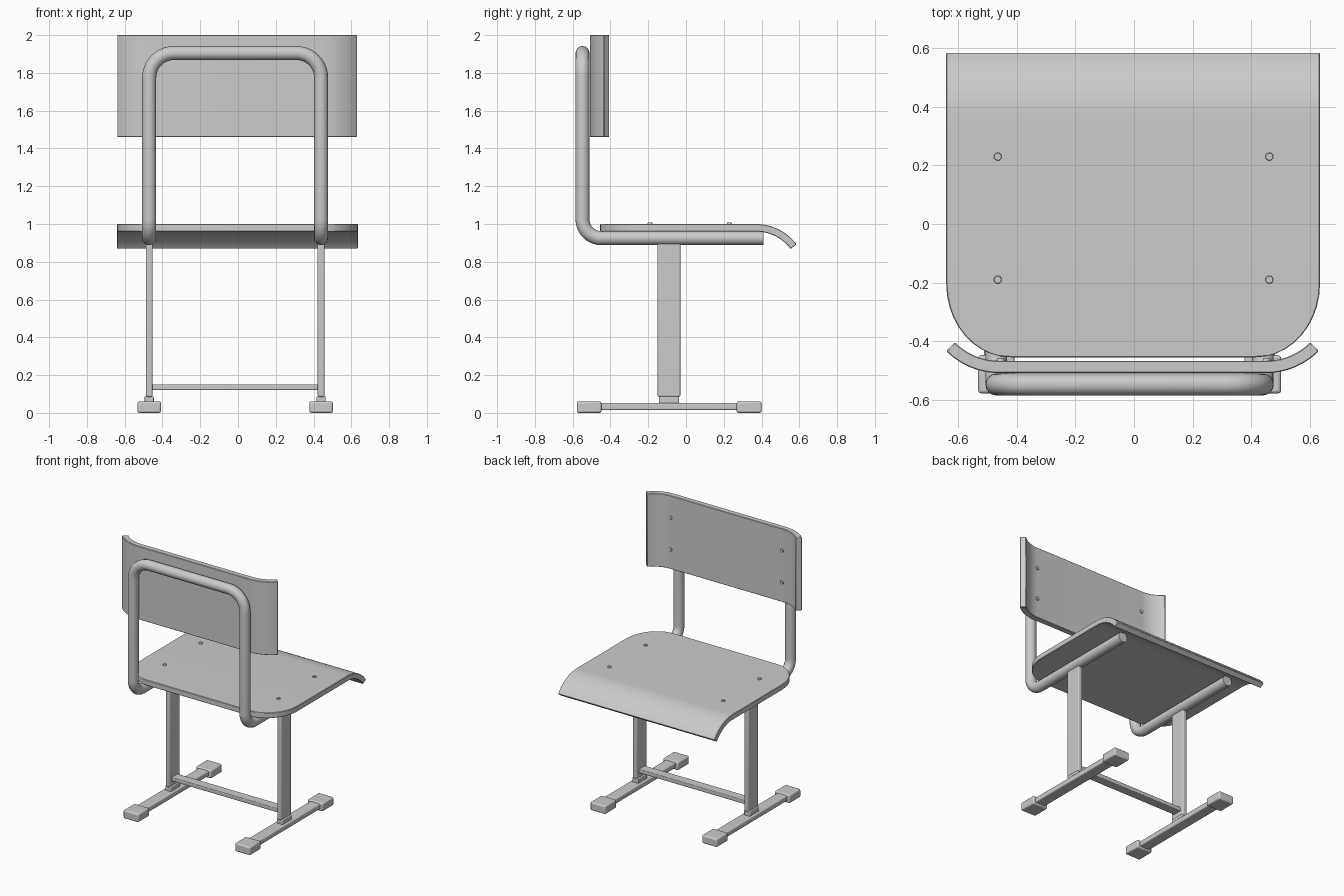
import bpy, bmesh, math
from mathutils import Vector, Matrix

if "Cube" in bpy.data.objects:
    bpy.data.objects.remove(bpy.data.objects["Cube"])

FX, HS = -0.015, 0.455   # frame centre and half spacing of its two sides


def finish(name, bm, bevel=0.0, segs=3):
    bmesh.ops.recalc_face_normals(bm, faces=bm.faces)
    me = bpy.data.meshes.new(name)
    bm.to_mesh(me)
    bm.free()
    ob = bpy.data.objects.new(name, me)
    bpy.context.collection.objects.link(ob)
    if bevel:
        m = ob.modifiers.new("bevel", 'BEVEL')
        m.width, m.segments = bevel, segs
    shade(ob)
    return ob


def shade(ob):
    bpy.ops.object.select_all(action='DESELECT')
    bpy.context.view_layer.objects.active = ob
    ob.select_set(True)
    bpy.ops.object.shade_smooth_by_angle(angle=math.radians(35))


def box(name, x, y, z, bevel=0.0):
    bm = bmesh.new()
    bmesh.ops.create_cube(bm, size=1)
    for v in bm.verts:
        v.co = [(r[0] + r[1]) / 2 + c * (r[1] - r[0]) for r, c in zip((x, y, z), v.co)]
    return finish(name, bm, bevel)


def loft(name, sections):
    """Skin a list of four-point sections into a closed slab."""
    bm = bmesh.new()
    rings = [[bm.verts.new(p) for p in s] for s in sections]
    for a, b in zip(rings, rings[1:]):
        for i in range(4):
            j = (i + 1) % 4
            bm.faces.new((a[i], a[j], b[j], b[i]))
    bm.faces.new(rings[0])
    bm.faces.new(rings[-1])
    return finish(name, bm, 0.003, 1)


def fillet(points, radii, n=10):
    """Round the right-angled corners of a polyline."""
    pts = [Vector(p) for p in points]
    out = [pts[0]]
    for i, r in enumerate(radii, 1):
        a = (pts[i - 1] - pts[i]).normalized()
        b = (pts[i + 1] - pts[i]).normalized()
        c = pts[i] + (a + b) * r
        for k in range(n + 1):
            t = math.pi / 2 * k / n
            out.append(c - b * r * math.cos(t) - a * r * math.sin(t))
    return out + [pts[-1]]


def screw(name, loc, axis):
    bm = bmesh.new()
    rot = Matrix.Rotation(-math.pi / 2, 4, 'X') if axis == 'Y' else Matrix()
    bmesh.ops.create_cone(bm, cap_ends=True, segments=20, radius1=0.015, radius2=0.012,
                          depth=0.014, matrix=Matrix.Translation(loc) @ rot)
    finish(name, bm)


# Seat: rounded rear corners, flat middle, front lip curling down
N = 10
T = 0.02
sx = -0.003
stations = []
for k in range(N + 1):
    a = math.pi / 2 * k / N
    stations.append((-0.205 - 0.25 * math.cos(a), 0.98, 0, 0.418 + 0.22 * math.sin(a)))
R, end = 0.25, math.radians(53)
for k in range(13):
    a = end * k / 12
    stations.append((0.37 + R * math.sin(a), 0.98 - R * (1 - math.cos(a)), a, 0.638))
secs = []
for y, z, a, w in stations:
    dy, dz = T * math.sin(a), T * math.cos(a)
    secs.append([(sx - w, y - dy, z - dz), (sx + w, y - dy, z - dz),
                 (sx + w, y + dy, z + dz), (sx - w, y + dy, z + dz)])
loft("seat", secs)

# Backrest: flat panel with both side edges curling forward
R, end = 0.235, math.radians(45)
half = [(0.455 + R * math.sin(end * k / 10), -0.488 + R * (1 - math.cos(end * k / 10)),
         end * k / 10) for k in range(11)]
line = [(-x, y, -a) for x, y, a in reversed(half)] + half
secs = []
for x, y, a in line:
    dx, dy = -0.021 * math.sin(a), 0.021 * math.cos(a)
    secs.append([(x - dx - 0.005, y - dy, 1.46), (x + dx - 0.005, y + dy, 1.46),
                 (x + dx - 0.005, y + dy, 2.0), (x - dx - 0.005, y - dy, 2.0)])
loft("backrest", secs)

# Bent tube frame under the seat and behind the backrest
l, r = FX - HS, FX + HS
path = fillet([(l, 0.41, 0.925), (l, -0.548, 0.925), (l, -0.548, 1.905),
               (r, -0.548, 1.905), (r, -0.548, 0.925), (r, 0.41, 0.925)],
              [0.1, 0.13, 0.13, 0.1])
cu = bpy.data.curves.new("tube_frame", 'CURVE')
cu.dimensions = '3D'
cu.bevel_depth, cu.bevel_resolution, cu.use_fill_caps = 0.037, 6, True
sp = cu.splines.new('POLY')
sp.points.add(len(path) - 1)
for p, co in zip(sp.points, path):
    p.co = (*co, 1)
tube = bpy.data.objects.new("tube_frame", cu)
bpy.context.collection.objects.link(tube)
bpy.ops.object.select_all(action='DESELECT')
bpy.context.view_layer.objects.active = tube
tube.select_set(True)
bpy.ops.object.convert(target='MESH')
shade(bpy.context.view_layer.objects.active)

# Screw heads on the seat and backrest
for i, x in enumerate((-0.465, 0.462)):
    for j, y in enumerate((-0.19, 0.23)):
        screw(f"seat_screw_{i}{j}", (x, y, 1.0), 'Z')
    for j, z in enumerate((1.605, 1.84)):
        screw(f"backrest_screw_{i}{j}", (x * 0.98, -0.466, z), 'Y')

# Legs, collars, foot bars and foot caps on each side
for side, x in (("left", l), ("right", r)):
    box(f"{side}_leg", (x - 0.018, x + 0.018), (-0.15, -0.03), (0.085, 0.91), 0.008)
    box(f"{side}_leg_collar", (x - 0.024, x + 0.024), (-0.143, -0.037), (0.045, 0.088), 0.006)
    box(f"{side}_foot_bar", (x - 0.042, x + 0.042), (-0.54, 0.36), (0.014, 0.053), 0.008)
    box(f"{side}_rear_foot_cap", (x - 0.062, x + 0.062), (-0.578, -0.448), (0, 0.061), 0.01)
    box(f"{side}_front_foot_cap", (x - 0.062, x + 0.062), (0.268, 0.4), (0, 0.061), 0.01)

# Crossbar between the legs
box("crossbar", (l, r), (-0.125, -0.055), (0.121, 0.15), 0.005)
